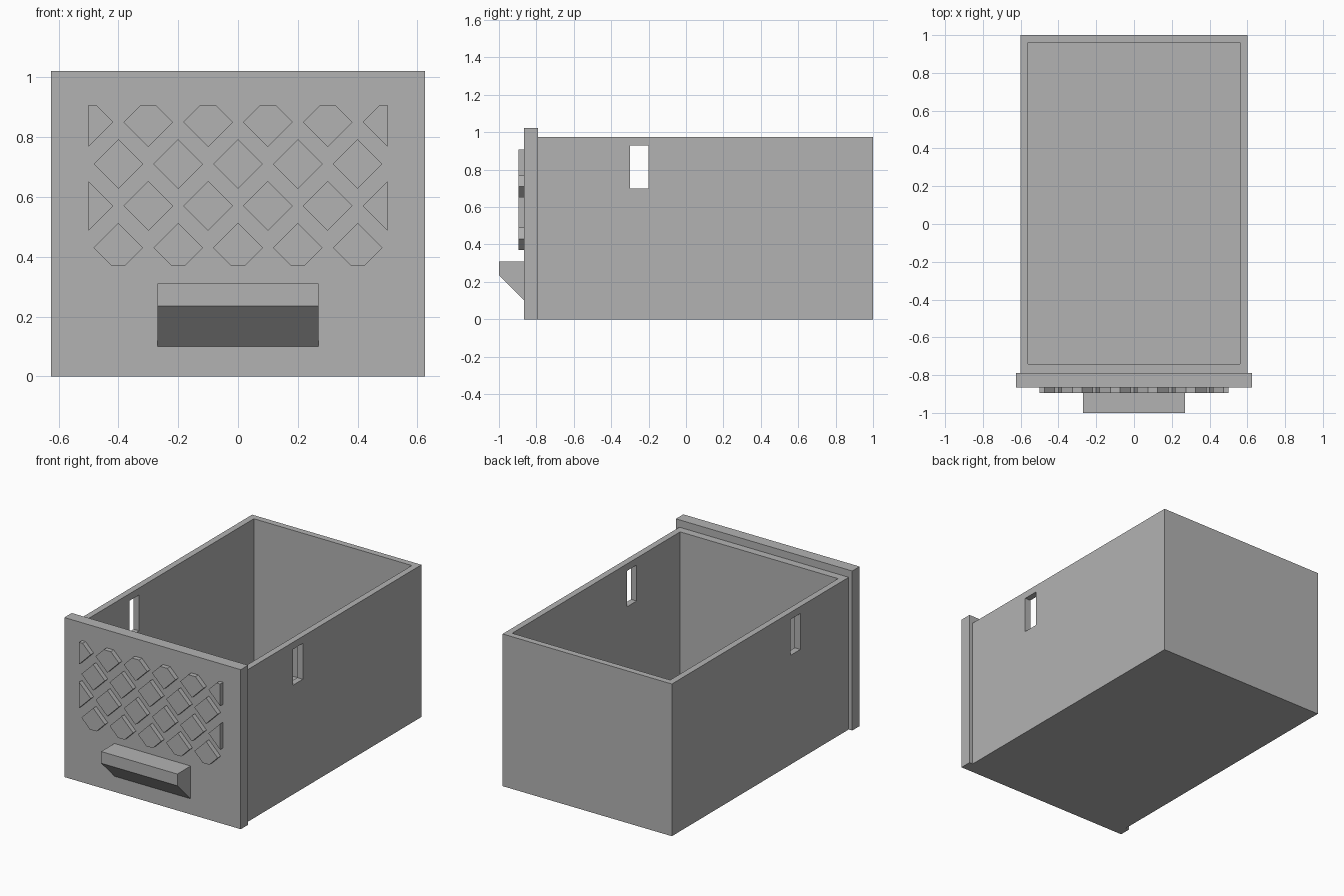
import bpy, bmesh
from mathutils import Vector

cube = bpy.data.objects.get("Cube")
if cube:
    bpy.data.objects.remove(cube, do_unlink=True)

# Single plain grey plastic
GREY = (0.45, 0.45, 0.45, 1)
grey = bpy.data.materials.new("grey plastic")
grey.use_nodes = True
grey.diffuse_color = GREY
grey.node_tree.nodes["Principled BSDF"].inputs["Base Color"].default_value = GREY


def finish(name, bm):
    bmesh.ops.recalc_face_normals(bm, faces=bm.faces)
    mesh = bpy.data.meshes.new(name)
    bm.to_mesh(mesh)
    bm.free()
    mesh.materials.append(grey)
    obj = bpy.data.objects.new(name, mesh)
    bpy.context.collection.objects.link(obj)
    return obj


def box(name, low, high):
    low, high = Vector(low), Vector(high)
    bm = bmesh.new()
    bmesh.ops.create_cube(bm, size=1)
    bmesh.ops.scale(bm, vec=high - low, verts=bm.verts)
    bmesh.ops.translate(bm, vec=(low + high) / 2, verts=bm.verts)
    return finish(name, bm)


def extrude(bm, offset):
    result = bmesh.ops.extrude_face_region(bm, geom=bm.faces[:])
    moved = [v for v in result["geom"] if isinstance(v, bmesh.types.BMVert)]
    bmesh.ops.translate(bm, vec=offset, verts=moved)


def cut(target, cutter):
    mod = target.modifiers.new("cut", "BOOLEAN")
    mod.operation = "DIFFERENCE"
    mod.solver = "EXACT"
    mod.object = cutter
    cutter.hide_render = True
    bpy.context.view_layer.objects.active = target
    bpy.ops.object.modifier_apply(modifier=mod.name)
    bpy.data.objects.remove(cutter, do_unlink=True)


# Open bin with a slot through both side walls
body = box("drawer_body", (-0.6, -0.79, 0), (0.6, 1, 0.975))
cut(body, box("cavity_cutter", (-0.56, -0.74, 0.04), (0.56, 0.96, 1.2)))
cut(body, box("slot_cutter", (-0.8, -0.3, 0.7), (0.8, -0.2, 0.93)))

# Front panel, slightly larger than the bin
PANEL_Y = -0.865
box("front_panel", (-0.625, PANEL_Y, 0), (0.625, -0.79, 1.022))

# Handle: wedge profile swept across the panel
bm = bmesh.new()
profile = [(PANEL_Y, 0.31), (-1, 0.31), (-1, 0.235), (PANEL_Y, 0.1)]
bm.faces.new([bm.verts.new((-0.27, y, z)) for y, z in profile])
extrude(bm, (0.54, 0, 0))
finish("handle", bm)

# Raised diamonds in staggered rows, trimmed to a rectangle
bm = bmesh.new()
R = 0.083
for row in range(4):
    z = 0.43 + 0.14 * row
    count = 5 + row % 2
    for i in range(count):
        x = 0.2 * (i - (count - 1) / 2)
        corners = [(x - R, z), (x, z - R), (x + R, z), (x, z + R)]
        bm.faces.new([bm.verts.new((cx, PANEL_Y, cz)) for cx, cz in corners])
for point, normal in [((0.5, 0, 0), (1, 0, 0)), ((-0.5, 0, 0), (-1, 0, 0)),
                      ((0, 0, 0.908), (0, 0, 1)), ((0, 0, 0.37), (0, 0, -1))]:
    bmesh.ops.bisect_plane(bm, geom=bm.verts[:] + bm.edges[:] + bm.faces[:],
                           plane_co=point, plane_no=normal, clear_outer=True)
extrude(bm, (0, -0.03, 0))
finish("diamond_pattern", bm)
